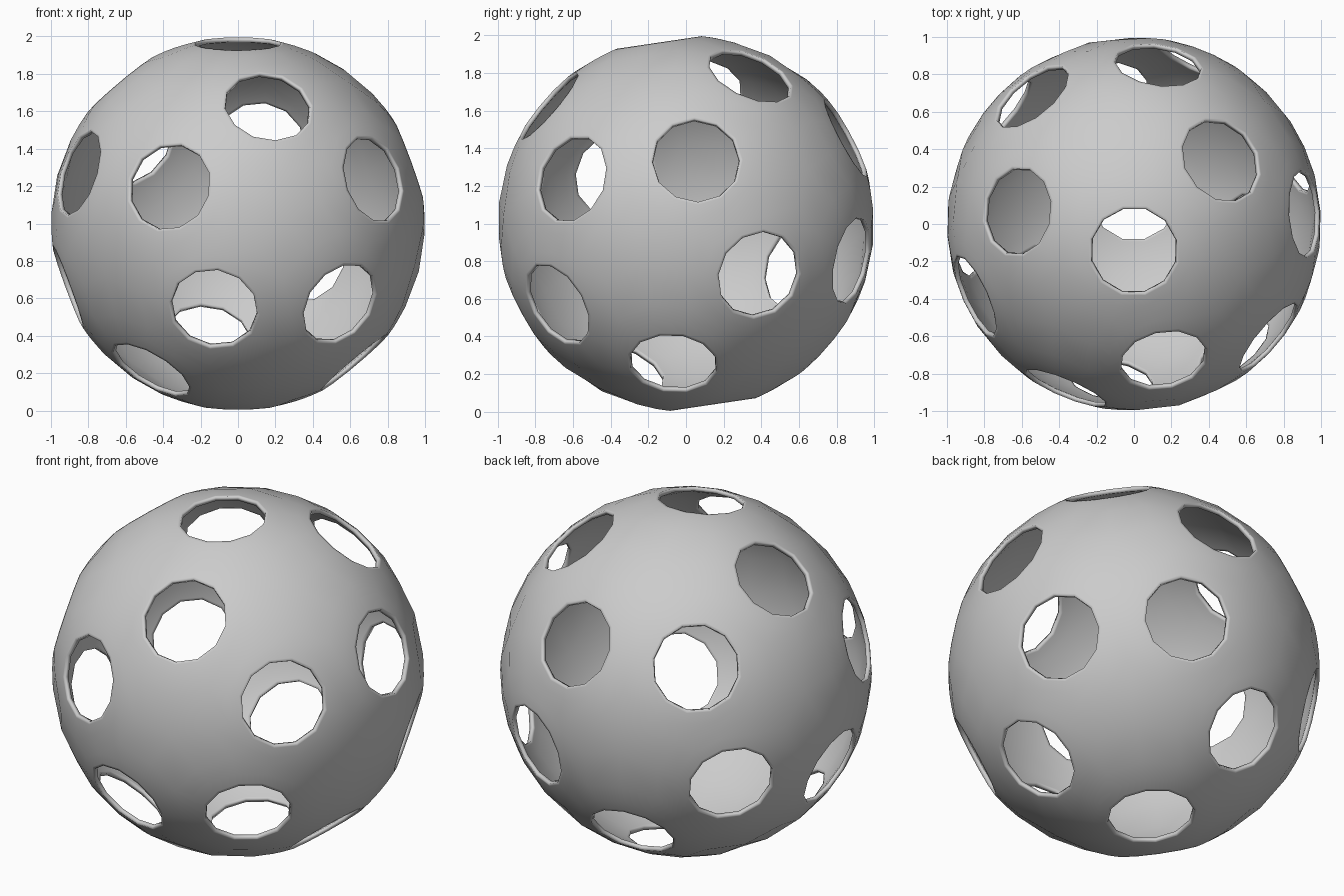
import bpy
import bmesh
from math import radians, sin, cos
from mathutils import Vector, Matrix

cube = bpy.data.objects.get("Cube")
if cube:
    bpy.data.objects.remove(cube, do_unlink=True)

grey = bpy.data.materials.new("light grey")
grey.use_nodes = True
colour = (0.6, 0.6, 0.6, 1)
grey.diffuse_color = colour
grey.node_tree.nodes["Principled BSDF"].inputs["Base Color"].default_value = colour


def frame(axis, side):
    """Matrix whose columns are side, cross and axis directions."""
    z = axis.normalized()
    x = (side - z * side.dot(z)).normalized()
    return Matrix((x, z.cross(x), z)).transposed()


# Icosahedron, turned so one face lies around the tilted top opening
bm = bmesh.new()
bmesh.ops.create_icosphere(bm, subdivisions=1, radius=1)
bm.faces.ensure_lookup_table()
first = bm.faces[0]
neighbour = next(f for f in first.edges[0].link_faces if f != first)
source = frame(first.calc_center_median(), neighbour.calc_center_median())
top = Vector((0, -0.147, 0.989))
across = Vector((1, 0, 0))
spin = radians(44.2)
target = frame(top, across * cos(spin) + top.cross(across) * sin(spin))
bmesh.ops.transform(bm, matrix=(target @ source.transposed()).to_4x4(), verts=bm.verts)

# Cut the corners to get pentagons and hexagons
bmesh.ops.bevel(bm, geom=bm.verts[:], offset=100 / 3, offset_type='PERCENT',
                segments=1, affect='VERTICES')
bmesh.ops.remove_doubles(bm, verts=bm.verts, dist=0.001)
for v in bm.verts:
    v.co.normalize()

# Inset every hexagon twice, for the band and the rim, then open it
hexagons = [f for f in bm.faces if len(f.verts) == 6]
for width in (0.092, 0.027):
    bmesh.ops.inset_individual(bm, faces=hexagons, thickness=width, use_even_offset=True)
bmesh.ops.delete(bm, geom=hexagons, context='FACES')
bmesh.ops.recalc_face_normals(bm, faces=bm.faces)
for f in bm.faces:
    f.smooth = True

mesh = bpy.data.meshes.new("perforated_ball")
bm.to_mesh(mesh)
bm.free()
mesh.materials.append(grey)
ball = bpy.data.objects.new("perforated_ball", mesh)
ball.location.z = 1
bpy.context.collection.objects.link(ball)

# Round the ball and give the shell its thickness
rounding = ball.modifiers.new("rounding", 'SUBSURF')
rounding.levels = rounding.render_levels = 1
sphere = ball.modifiers.new("sphere", 'CAST')
sphere.factor = 1
sphere.size = 1
sphere.use_radius_as_size = False
shell = ball.modifiers.new("shell", 'SOLIDIFY')
shell.thickness = 0.025
shell.offset = -1
